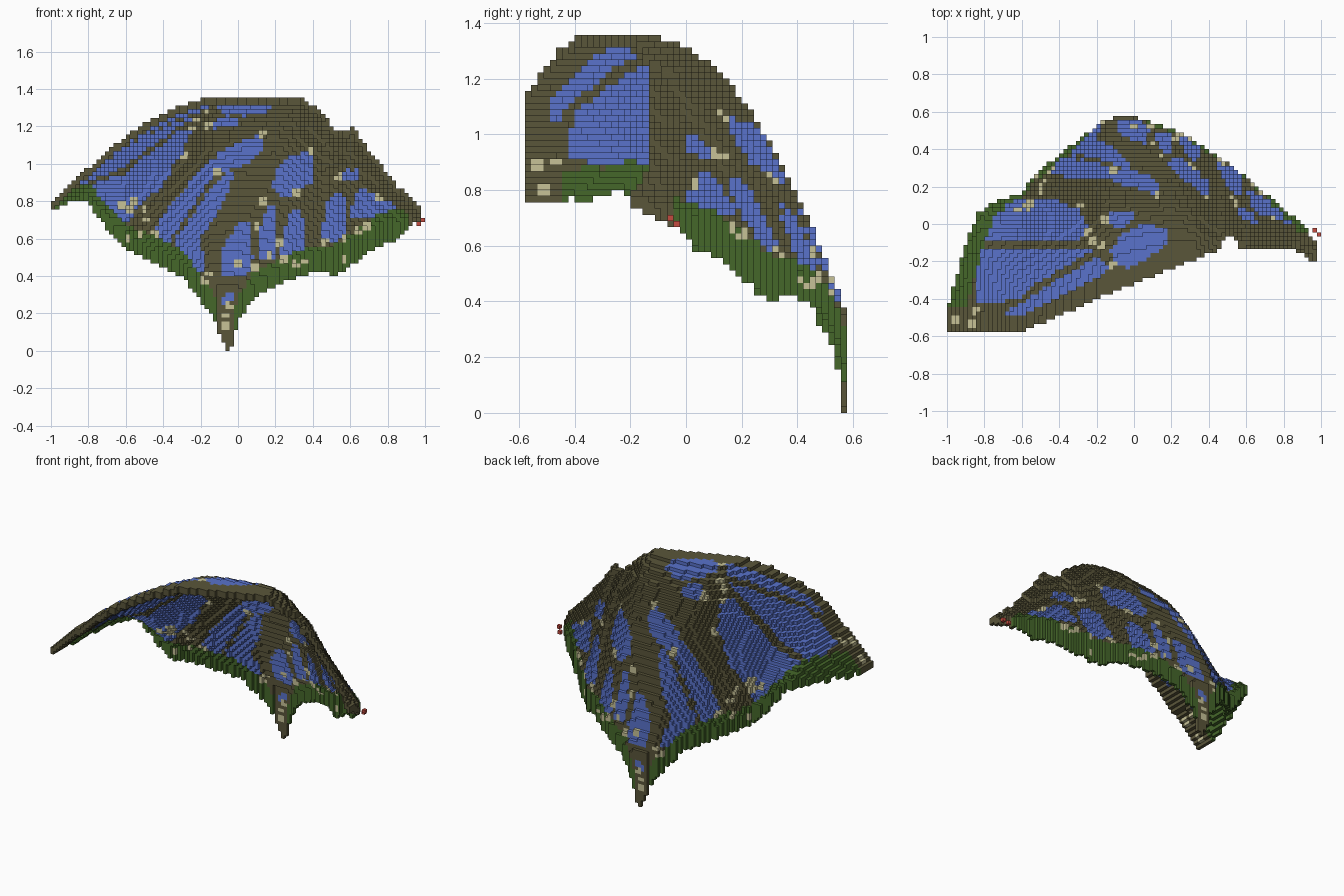
import bpy
import math

cube = bpy.data.objects.get("Cube")
if cube:
    bpy.data.objects.remove(cube)

S = 2 / 90  # block size


def material(name, rgb):
    m = bpy.data.materials.new(name)
    m.use_nodes = True
    m.diffuse_color = (*rgb, 1)
    m.node_tree.nodes["Principled BSDF"].inputs["Base Color"].default_value = (*rgb, 1)
    return m


MATS = [material("dark_olive", (0.102, 0.092, 0.042)),
        material("wing_blue", (0.10, 0.17, 0.60)),
        material("leaf_green", (0.06, 0.137, 0.023)),
        material("pale_cream", (0.57, 0.54, 0.31)),
        material("coral_red", (0.55, 0.07, 0.05))]
OLIVE, BLUE, GREEN, CREAM, RED = range(5)


def lerp(pts, x):
    """Piecewise linear curve through pts."""
    if x <= pts[0][0]:
        return pts[0][1]
    for (a, fa), (b, fb) in zip(pts, pts[1:]):
        if x <= b:
            return fa + (fb - fa) * (x - a) / (b - a)
    return pts[-1][1]


def inside(poly, x, y):
    hit = False
    for (ax, ay), (bx, by) in zip(poly, poly[1:] + poly[:1]):
        if (ay > y) != (by > y) and x < ax + (bx - ax) * (y - ay) / (by - ay):
            hit = not hit
    return hit


# Outline of the wing from above: leading and trailing edges
LEAD = [(-1, -.575), (-.6, -.575), (-.42, -.5), (-.15, -.38), (.1, -.28), (.35, -.18), (.46, -.14),
        (.49, -.06), (.53, -.06), (.57, -.13), (.8, -.13), (.9, -.15), (.94, -.2), (1, -.2)]
TRAIL = [(-1, -.45), (-.95, -.28), (-.9, -.1), (-.84, .05), (-.77, .11), (-.6, .17), (-.52, .27),
         (-.35, .41), (-.15, .56), (-.05, .58), (.02, .565), (.25, .49), (.45, .36), (.6, .25),
         (.8, .08), (.92, -.02), (.97, -.1)]
# Heights along the leading edge, along the trailing edge, and of the bottom of the hanging rim
CREST = [(-1, .79), (-.9, .89), (-.75, 1.02), (-.6, 1.15), (-.47, 1.23), (-.31, 1.31), (-.15, 1.36),
         (.33, 1.36), (.4, 1.31), (.48, 1.25), (.5, 1.2), (.54, 1.18), (.62, 1.2), (.66, 1.13),
         (.74, 1.03), (.8, .95), (.9, .84), (.97, .79)]
RIM = [(-1, .79), (-.82, .81), (-.62, .55), (-.45, .47), (-.3, .4), (-.13, .17), (-.1, .08), (-.06, 0),
       (-.03, .02), (.0, .15), (.08, .28), (.25, .37), (.45, .43), (.52, .4), (.6, .45), (.75, .56),
       (.85, .59), (.92, .67), (.97, .72)]
EDGE = [(-1, .78), (-.82, .87), (-.62, .65), (-.45, .56), (-.3, .49), (-.06, .34), (.08, .38),
        (.25, .47), (.45, .54), (.6, .62), (.75, .70), (.9, .73), (.97, .74)]
POWER = [(-.75, 3.0), (-.6, 2.6), (-.4, 2.3), (-.1, 2.6), (.2, 2.6), (.6, 1.2)]

# Blue cells drawn from above (x, y)
CELLS_TOP = [
    [(-.82, -.02), (-.7, .12), (-.45, .14), (-.3, .08), (-.24, -.04), (-.33, -.1), (-.6, -.095), (-.82, -.09)],
    [(-.85, -.13), (-.6, -.125), (-.3, -.125), (-.22, -.14), (-.5, -.305), (-.63, -.405), (-.84, -.43)],
    [(-.61, -.425), (-.48, -.34), (-.2, -.175), (-.12, -.24), (-.3, -.34), (-.6, -.49), (-.71, -.49)],
    [(-.13, -.14), (-.05, -.04), (.06, 0), (.17, -.02), (.18, -.1), (.08, -.18), (-.03, -.24), (-.1, -.22)],
    [(-.14, .0), (-.12, .07), (-.02, .07), (.01, .03), (-.06, -.03)]]
# Blue cells drawn from the front (x, z)
CELLS_BACK = [
    [(-.11, .96), (-.11, 1.05), (.03, 1.13), (.14, 1.16), (.14, 1.09), (.08, 1.02), (0, .97)],
    [(.18, .88), (.21, .97), (.28, 1.04), (.4, 1.07), (.39, .9), (.3, .83), (.22, .83)],
    [(.55, .91), (.55, 1.0), (.6, 1.03), (.66, 1.0), (.66, .93), (.6, .9)],
    [(.60, .70), (.62, .82), (.66, .87), (.78, .81), (.85, .77), (.85, .71)],
    [(.44, .58), (.47, .8), (.53, .86), (.58, .8), (.57, .62), (.5, .57)],
    [(-.08, .39), (-.08, .55), (0, .68), (.06, .7), (.08, .5), (.05, .4)],
    [(.11, .5), (.12, .66), (.16, .78), (.2, .78), (.19, .5)],
    [(.22, .5), (.25, .64), (.29, .76), (.34, .76), (.37, .5)],
    [(-.5, .57), (-.4, .73), (-.25, .91), (-.13, 1.03), (-.1, .98), (-.2, .83), (-.36, .6), (-.4, .5)],
    [(-.37, .5), (-.33, .6), (-.18, .82), (-.06, .96), (-.02, .94), (-.1, .75), (-.2, .6), (-.17, .44), (-.28, .4)],
    [(-.09, .25), (-.07, .32), (-.02, .32), (-.03, .27)]]
# Cream spots: from the front (x, z), then from above (x, y)
SPOTS = [(-.58, .76), (-.55, .8), (-.5, .76), (-.49, .70), (-.44, .63), (-.52, .62), (-.59, .6),
         (-.62, .78), (-.15, .41), (-.18, .37), (-.05, .24), (-.07, .13), (-.06, .19), (0, .47), (.09, .44),
         (.17, .51), (.25, .49), (.31, .46), (.36, .48), (.46, .58), (.57, .49), (.57, .6), (.64, .64),
         (.69, .67), (.75, .82), (.54, .93), (.39, 1.07), (.31, .84), (.13, .8), (.1, .66), (.13, 1.16),
         (-.11, .96), (.22, .58)]
SPOTS_TOP = [(-.955, -.51), (-.87, -.535), (-.85, -.46), (-.25, -.04), (-.22, -.09), (-.17, -.12),
             (-.12, -.22), (-.15, .02), (-.28, .1)]


def on_wing(x, y):
    return abs(x) < .975 + .025 * (x < 0) and lerp(LEAD, x) < y < lerp(TRAIL, x)


def span(x, y):
    a, b = lerp(LEAD, x), lerp(TRAIL, x)
    return min(max((y - a) / (b - a), 0), 1)


def height(x, y):
    c = lerp(CREST, x)
    return c + (lerp(EDGE, x) - c) * span(x, y) ** lerp(POWER, x)


def colour(x, y, z):
    t = span(x, y)
    near = [math.dist((x, z), p) < .021 for p in SPOTS] if t > .35 else []
    if any(near) or any(math.dist((x, y), p) < .022 for p in SPOTS_TOP):
        return CREAM
    # Green band along the rim, deeper toward the two sides
    behind = y > (-.45 if x < 0 else -.05)
    w = .1 if abs(x) > .5 else .07
    margin = behind and not (on_wing(x - w, y) and on_wing(x + w, y) and on_wing(x, y + .06))
    tail = -.11 < x < -.02 and z < .36
    if margin and not tail and z < lerp(RIM, x) + (.17 if x > .5 else .14):
        return GREEN
    if any(inside(c, x, y) for c in CELLS_TOP):
        return BLUE
    if t > .4 and any(inside(c, x, z) for c in CELLS_BACK):
        return BLUE
    return OLIVE


# Column tops of the curved sheet
tops = {}
for i in range(-45, 45):
    for j in range(-26, 26):
        x, y = (i + .5) * S, (j + .5) * S
        if on_wing(x, y):
            tops[i, j] = max(1, round(height(x, y) / S))

# Fill each column down to its neighbours, and hang the rim below the trailing edge
blocks = {}
for (i, j), top in tops.items():
    x, y = (i + .5) * S, (j + .5) * S
    around = [tops.get(n) for n in ((i - 1, j), (i + 1, j), (i, j - 1), (i, j + 1))]
    low = min([top - 1] + [n for n in around if n])
    open_side = around[3] is None or ((around[0] is None or around[1] is None) and span(x, y) > .5)
    if open_side:
        low = min(low, round(lerp(RIM, x) / S) + 1)
    for k in range(max(low - 1, 0), top):
        blocks[i, j, k] = colour(x, y, (k + .5) * S)

# Two beads at the far tip
for key in ((44, -3, 31), (43, -2, 30)):
    blocks[key] = RED

# Corner offsets of each block face, by outward direction
FACES = {(1, 0, 0): [(1, 0, 0), (1, 1, 0), (1, 1, 1), (1, 0, 1)],
         (-1, 0, 0): [(0, 0, 0), (0, 0, 1), (0, 1, 1), (0, 1, 0)],
         (0, 1, 0): [(0, 1, 0), (0, 1, 1), (1, 1, 1), (1, 1, 0)],
         (0, -1, 0): [(0, 0, 0), (1, 0, 0), (1, 0, 1), (0, 0, 1)],
         (0, 0, 1): [(0, 0, 1), (1, 0, 1), (1, 1, 1), (0, 1, 1)],
         (0, 0, -1): [(0, 0, 0), (0, 1, 0), (1, 1, 0), (1, 0, 0)]}


def build(name, mat):
    """Join the open faces of all blocks of one colour into one object."""
    index, faces = {}, []
    for key, m in blocks.items():
        if m != mat:
            continue
        for d, corners in FACES.items():
            if tuple(a + b for a, b in zip(key, d)) in blocks:
                continue
            quad = [tuple(a + b for a, b in zip(key, c)) for c in corners]
            faces.append([index.setdefault(v, len(index)) for v in quad])
    mesh = bpy.data.meshes.new(name)
    mesh.from_pydata([(a * S, b * S, c * S) for a, b, c in index], [], faces)
    mesh.materials.append(MATS[mat])
    bpy.context.collection.objects.link(bpy.data.objects.new(name, mesh))


build("wing_veins", OLIVE)
build("wing_cells", BLUE)
build("wing_rim", GREEN)
build("wing_spots", CREAM)
build("tip_beads", RED)
